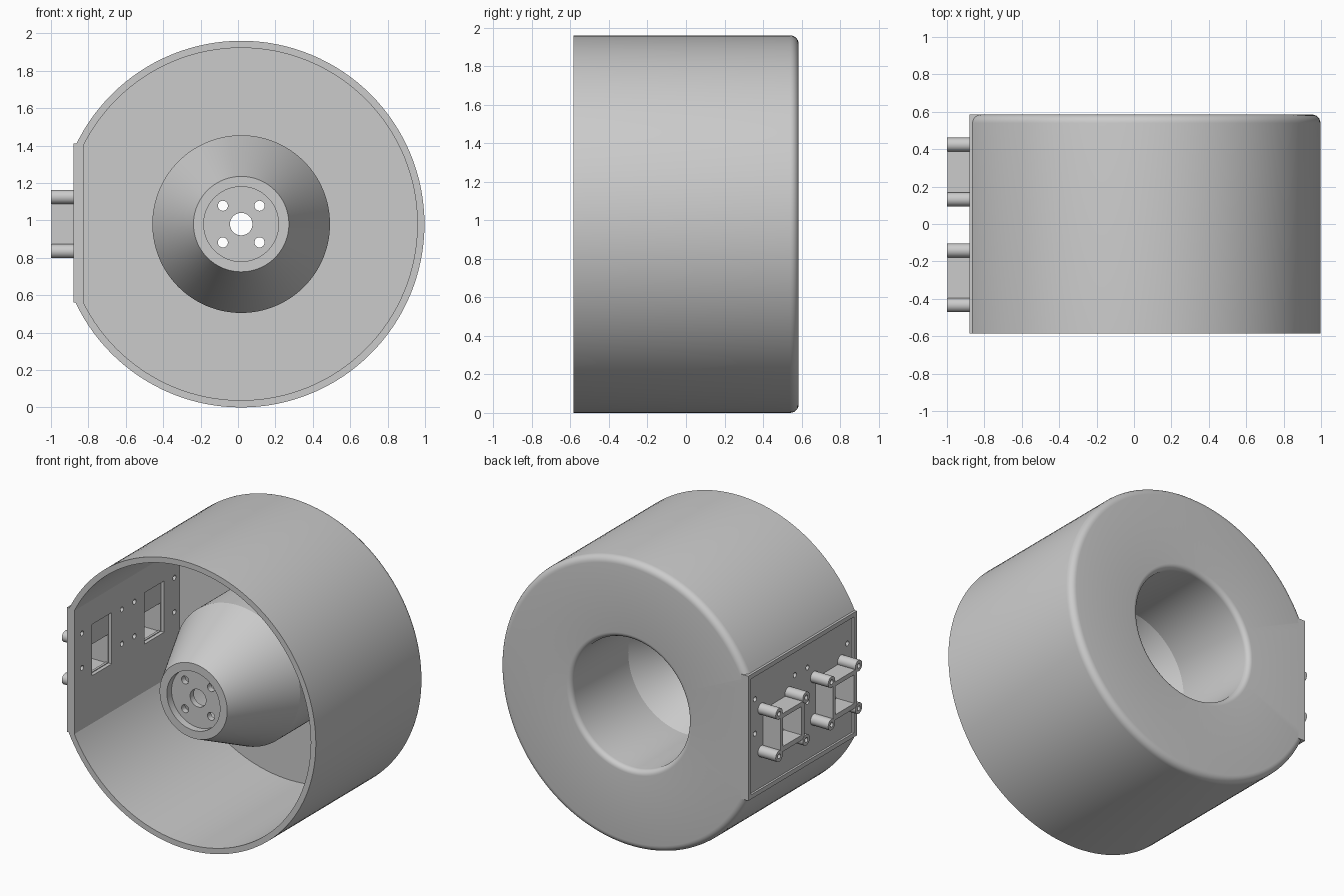
import bpy, bmesh, math
from mathutils import Vector, Matrix

cube = bpy.data.objects.get("Cube")
if cube:
    bpy.data.objects.remove(cube, do_unlink=True)

grey = bpy.data.materials.new("plain grey")
grey.use_nodes = True
COLOUR = (0.6, 0.6, 0.6, 1)
grey.diffuse_color = COLOUR
grey.node_tree.nodes["Principled BSDF"].inputs["Base Color"].default_value = COLOUR

CX, CZ = 0.017, 0.98          # drum axis
HALF = 0.585                  # half depth
POD_Y = (-0.288, 0.278)       # connector pod centres


def make(name, bm):
    bmesh.ops.recalc_face_normals(bm, faces=bm.faces)
    mesh = bpy.data.meshes.new(name)
    bm.to_mesh(mesh)
    bm.free()
    mesh.materials.append(grey)
    ob = bpy.data.objects.new(name, mesh)
    bpy.context.collection.objects.link(ob)
    return ob


def box(name, x, y, z):
    bm = bmesh.new()
    size = Vector((x[1] - x[0], y[1] - y[0], z[1] - z[0]))
    mid = Vector((x[0] + x[1], y[0] + y[1], z[0] + z[1])) / 2
    bmesh.ops.create_cube(bm, size=1, matrix=Matrix.Translation(mid) @ Matrix.Diagonal(size).to_4x4())
    return make(name, bm)


def rod(name, centre, radius, length, axis, sides=24):
    bm = bmesh.new()
    turn = Matrix.Rotation(math.pi / 2, 4, "Y" if axis == "X" else "X")
    bmesh.ops.create_cone(bm, cap_ends=True, segments=sides, radius1=radius, radius2=radius,
                          depth=length, matrix=Matrix.Translation(centre) @ turn)
    return make(name, bm)


def cut(ob, cutters):
    bpy.context.view_layer.objects.active = ob
    for c in cutters:
        mod = ob.modifiers.new("cut", "BOOLEAN")
        mod.operation = "DIFFERENCE"
        mod.solver = "EXACT"
        mod.object = c
        bpy.ops.object.modifier_apply(modifier=mod.name)
        bpy.data.objects.remove(c, do_unlink=True)


def smooth(ob):
    bpy.ops.object.select_all(action="DESELECT")
    ob.select_set(True)
    bpy.context.view_layer.objects.active = ob
    bpy.ops.object.shade_smooth_by_angle(angle=math.radians(25))


def fillet(r, y, radius, start, end, steps=6):
    angles = [math.radians(start + (end - start) * i / steps) for i in range(steps + 1)]
    return [(r + radius * math.cos(a), y + radius * math.sin(a)) for a in angles]


# Drum with hollow cone hub, one turned profile of (radius, depth)
profile = [(0.98, -HALF)]
profile += fillet(0.935, 0.54, 0.045, 0, 90)
profile += fillet(0.475, 0.55, 0.035, 90, 180)
profile += [(0.44, -0.03), (0.26, -0.415), (0.06, -0.415), (0.06, -0.455), (0.2, -0.455),
            (0.2, -0.505), (0.255, -0.505), (0.475, -0.035), (0.475, 0.545),
            (0.942, 0.545), (0.942, -HALF)]
bm = bmesh.new()
verts = [bm.verts.new((CX + r, y, CZ)) for r, y in profile]
edges = [bm.edges.new((v, verts[i - 1])) for i, v in enumerate(verts)]
bmesh.ops.spin(bm, geom=verts + edges, cent=(CX, 0, CZ), axis=(0, 1, 0),
               angle=math.tau, steps=128)
bmesh.ops.remove_doubles(bm, verts=bm.verts, dist=0.0005)
drum = make("drum", bm)

# Opening for the side plate, and bolt holes in the hub
cutters = [box("plate_cutter", (-1.2, -0.83), (-1, 1), (0.56, 1.41))]
for sx in (-1, 1):
    for sz in (-1, 1):
        cutters.append(rod("bolt_cutter", (CX + sx * 0.098, -0.43, CZ + sz * 0.098), 0.027, 0.2, "Y"))
cut(drum, cutters)
smooth(drum)

# Side plate with raised border, pockets, openings and screw holes
plate = box("side_plate", (-0.88, -0.825), (-HALF, HALF), (0.56, 1.41))
cutters = [box("recess", (-0.95, -0.866), (-0.555, 0.555), (0.59, 1.38))]
for y in POD_Y:
    cutters.append(box("pocket", (-0.85, -0.7), (y - 0.105, y + 0.105), (0.885, 1.235)))
    cutters.append(box("opening", (-1, -0.7), (y - 0.1, y + 0.1), (0.89, 1.08)))
    for side in (-1, 1):
        for z in (0.98, 1.215):
            cutters.append(rod("screw_cutter", (-0.85, y + side * 0.215, z), 0.017, 0.2, "X", 16))
cut(plate, cutters)
smooth(plate)

# Connector pods: square sleeve with a screw boss at each corner
for y, side_name in zip(POD_Y, ("front", "back")):
    sleeve = box(side_name + "_sleeve", (-0.998, -0.86), (y - 0.13, y + 0.13), (0.85, 1.11))
    cut(sleeve, [box("sleeve_cutter", (-1.1, -0.8), (y - 0.1, y + 0.1), (0.885, 1.08))])
    for sy in (-1, 1):
        for sz in (-1, 1):
            spot = Vector((-0.93, y + sy * 0.146, CZ + sz * 0.145))
            boss = rod(side_name + "_boss", spot, 0.0375, 0.14, "X")
            cut(boss, [rod("boss_cutter", spot - Vector((0.07, 0, 0)), 0.016, 0.16, "X", 16)])
            smooth(boss)
